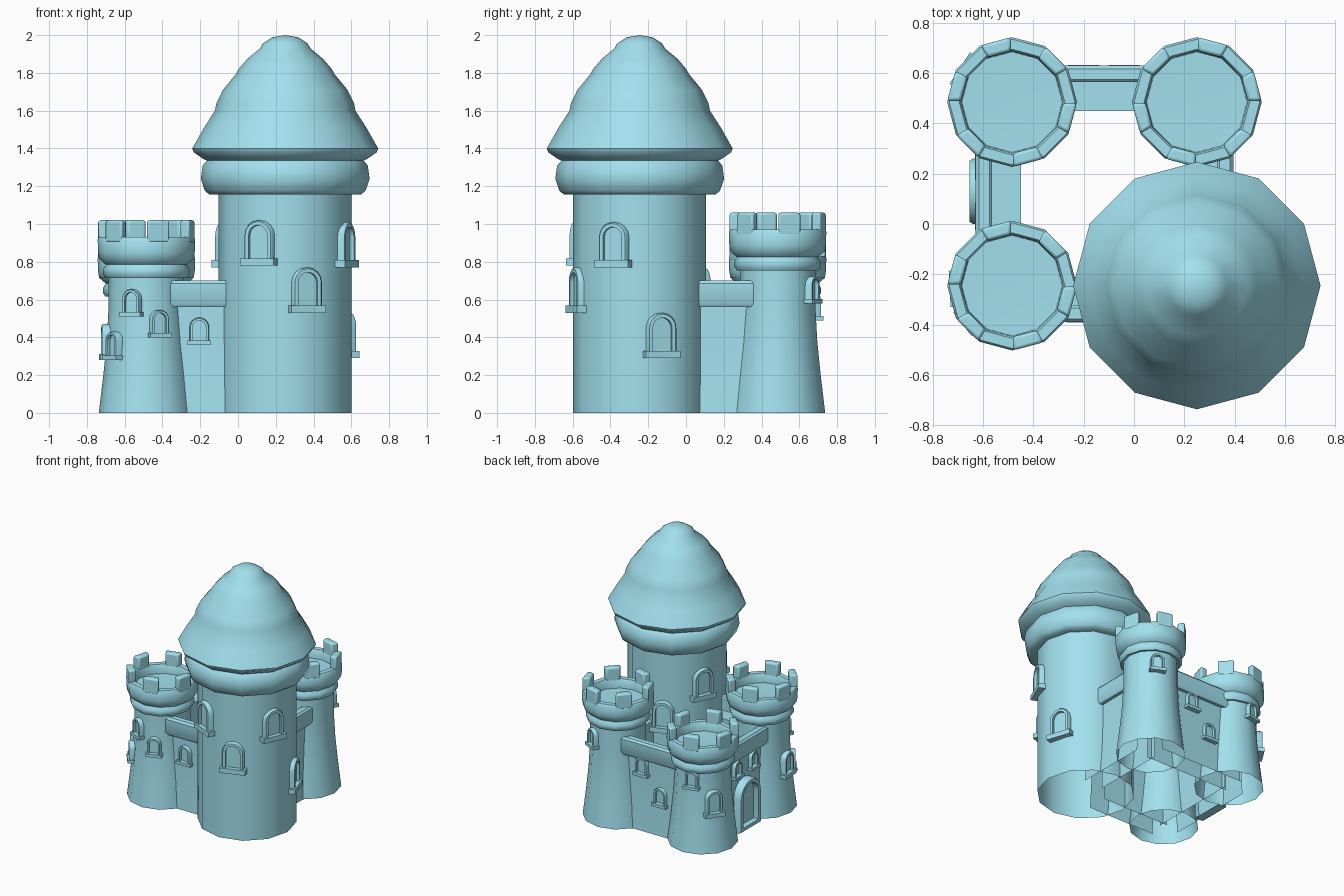
import bpy, bmesh, math
from mathutils import Vector

if "Cube" in bpy.data.objects:
    bpy.data.objects.remove(bpy.data.objects["Cube"])

mat = bpy.data.materials.new("pale_blue")
mat.diffuse_color = (0.36, 0.75, 0.86, 1)
mat.use_nodes = True
mat.node_tree.nodes["Principled BSDF"].inputs["Base Color"].default_value = mat.diffuse_color


def finish(bm, name, bevel=0.0, angle=40):
    bmesh.ops.remove_doubles(bm, verts=bm.verts, dist=1e-5)
    bmesh.ops.recalc_face_normals(bm, faces=bm.faces)
    me = bpy.data.meshes.new(name)
    bm.to_mesh(me)
    bm.free()
    ob = bpy.data.objects.new(name, me)
    bpy.context.collection.objects.link(ob)
    me.materials.append(mat)
    if bevel:
        mod = ob.modifiers.new("bevel", 'BEVEL')
        mod.width, mod.segments, mod.limit_method = bevel, 2, 'ANGLE'
    bpy.ops.object.select_all(action='DESELECT')
    bpy.context.view_layer.objects.active = ob
    ob.select_set(True)
    bpy.ops.object.shade_smooth_by_angle(angle=math.radians(angle))
    return ob


def lathe(name, c, profile, n=12):
    """Revolve (radius, z) points around a vertical axis; open at the ends."""
    bm = bmesh.new()
    rings = [[bm.verts.new((c[0] + r * math.cos(math.tau * i / n),
                            c[1] + r * math.sin(math.tau * i / n), z))
              for i in range(n)] for r, z in profile]
    for a, b in zip(rings, rings[1:]):
        for i in range(n):
            j = (i + 1) % n
            bm.faces.new((a[i], a[j], b[j], b[i]))
    return finish(bm, name)


def merlons(name, c, h, odd):
    bm = bmesh.new()
    for k in range(odd, 12, 2):
        a0, a1 = math.radians(30 * k + 1), math.radians(30 * k + 29)
        lo, hi = [[bm.verts.new((c[0] + r * math.cos(a), c[1] + r * math.sin(a), z))
                   for r, a in ((.258, a0), (.258, a1), (.203, a1), (.203, a0))]
                  for z in (h - .12, h)]
        bm.faces.new(lo)
        bm.faces.new(hi)
        for i in range(4):
            j = (i + 1) % 4
            bm.faces.new((lo[i], lo[j], hi[j], hi[i]))
    finish(bm, name, .012)


def arch(w, h, z0, n=8):
    """Arch outline as (u, v): straight sides and a round head."""
    s = z0 + h - w
    return [(-w, z0)] + [(-w * math.cos(math.pi * i / n), s + w * math.sin(math.pi * i / n))
                         for i in range(n + 1)] + [(w, z0)]


def window(name, pos, deg, w, h, t, sill=True, out=.028):
    """Raised arched frame (half width w) with a recessed panel and a sill."""
    a = math.radians(deg)
    nrm, tan, o = Vector((math.cos(a), math.sin(a), 0)), Vector((-math.sin(a), math.cos(a), 0)), Vector(pos)
    bm = bmesh.new()

    def put(pts, d):
        return [bm.verts.new(o + tan * u + nrm * d + Vector((0, 0, v))) for u, v in pts]
    outer, inner = arch(w, h, 0), arch(w - t, h - 2 * t, t)
    mid = arch(w - t * .25, h - t * .5, t * .25)
    loops = [put(outer, -.03), put(outer, out * .7), put(mid, out), put(inner, out), put(inner, .006)]
    for p, q in zip(loops, loops[1:]):
        for i in range(len(p)):
            j = (i + 1) % len(p)
            bm.faces.new((p[i], p[j], q[j], q[i]))
    bm.faces.new(loops[-1])
    if sill:
        sw, sh = w * 1.2, h * .16
        box = [(-sw, 0), (sw, 0), (sw, sh), (-sw, sh)]
        b, f = put(box, -.03), put(box, out * 1.4)
        bm.faces.new(f)
        bm.faces.new(b)
        for i in range(4):
            j = (i + 1) % 4
            bm.faces.new((b[i], b[j], f[j], f[i]))
    finish(bm, name)


def wall(name, p0, p1, out):
    """Curtain wall with walkway and overhanging parapet; out = outward direction."""
    prof = [(-.035, 0), (-.035, .6), (.08, .6), (.08, .69), (.09, .7), (.132, .7), (.145, .685),
            (.145, .58), (.132, .56), (.108, .56), (.108, .4), (.114, .2), (.128, 0)]
    bm = bmesh.new()
    a, b = [[bm.verts.new((p[0] + out[0] * n, p[1] + out[1] * n, z)) for n, z in prof] for p in (p0, p1)]
    for i in range(len(prof) - 1):
        bm.faces.new((a[i], a[i + 1], b[i + 1], b[i]))
    finish(bm, name)


def on_tower(c, deg, r, z):
    a = math.radians(deg)
    return (c[0] + r * math.cos(a), c[1] + r * math.sin(a), z)


# Main tower and tiered roof
M = (.25, -.245)
lathe("main_tower", M, [(.352, 0), (.352, 1.17)])
lathe("main_roof", M, [(.345, 1.155), (.4, 1.155), (.425, 1.175), (.447, 1.24), (.437, 1.31), (.415, 1.335),
                       (.435, 1.345), (.485, 1.38), (.492, 1.4), (.43, 1.51), (.372, 1.6), (.364, 1.64),
                       (.33, 1.71), (.26, 1.795), (.247, 1.82), (.2, 1.875), (.133, 1.93), (.12, 1.955),
                       (.07, 1.988), (0, 2.0)])
for deg, z in ((247, .78), (289, .53), (337, .77), (19, .29), (109, .53), (157, .77)):
    window("main_window", on_tower(M, deg, .344, z), deg, .08, .24, .026)

# Three battlemented towers: centre, height, merlon parity, windows (angle, z, half width, height)
FL, BR, BL = (-.485, -.245), (.25, .485), (-.485, .485)
towers = [
    ("front_left", FL, 1.02, 1, [(248, .51, .05, .145), (289, .40, .05, .145), (218, .28, .05, .15), (183, .28, .06, .19)]),
    ("back_right", BR, 1.06, 0, [(64, .58, .05, .145)]),
    ("back_left", BL, .92, 1, [(103, .49, .05, .14), (147, .28, .062, .2)]),
]
for label, c, h, odd, wins in towers:
    lathe(label + "_tower", c, [(.252, 0), (.228, .2), (.21, .38), (.2, .56), (.2, h - .29)])
    lathe(label + "_battlement", c, [(.195, h - .305), (.217, h - .305), (.23, h - .285), (.23, h - .26),
                                     (.215, h - .235), (.25, h - .205), (.256, h - .17), (.258, h - .1),
                                     (.25, h - .09), (.21, h - .09), (.203, h - .1), (.2, h - .16), (0, h - .165)])
    merlons(label + "_merlons", c, h, odd)
    for deg, z, w, hh in wins:
        zc = z + hh / 2
        r = .197 + .055 * max(0, 1 - zc / .55) ** 1.3
        window(label + "_window", on_tower(c, deg, r, z), deg, w, hh, w * .32)

# Curtain walls
wall("front_wall", FL, (.1, -.245), (0, -1))
wall("left_wall", FL, BL, (-1, 0))
wall("back_wall", BL, BR, (0, 1))
wall("right_wall", BR, (.25, -.1), (1, 0))

# Wall windows and gate
window("front_wall_window", (-.205, -.353, .36), 270, .052, .145, .017)
for x, z in ((-.04, .43), (-.2, .23)):
    window("back_wall_window", (x, .593, z), 90, .052, .145, .017)
for y in (.03, .23):
    window("left_wall_window", (-.593, y, .42), 180, .045, .135, .015)
window("gate", (-.605, .13, 0), 180, .13, .39, .035, False, .05)
